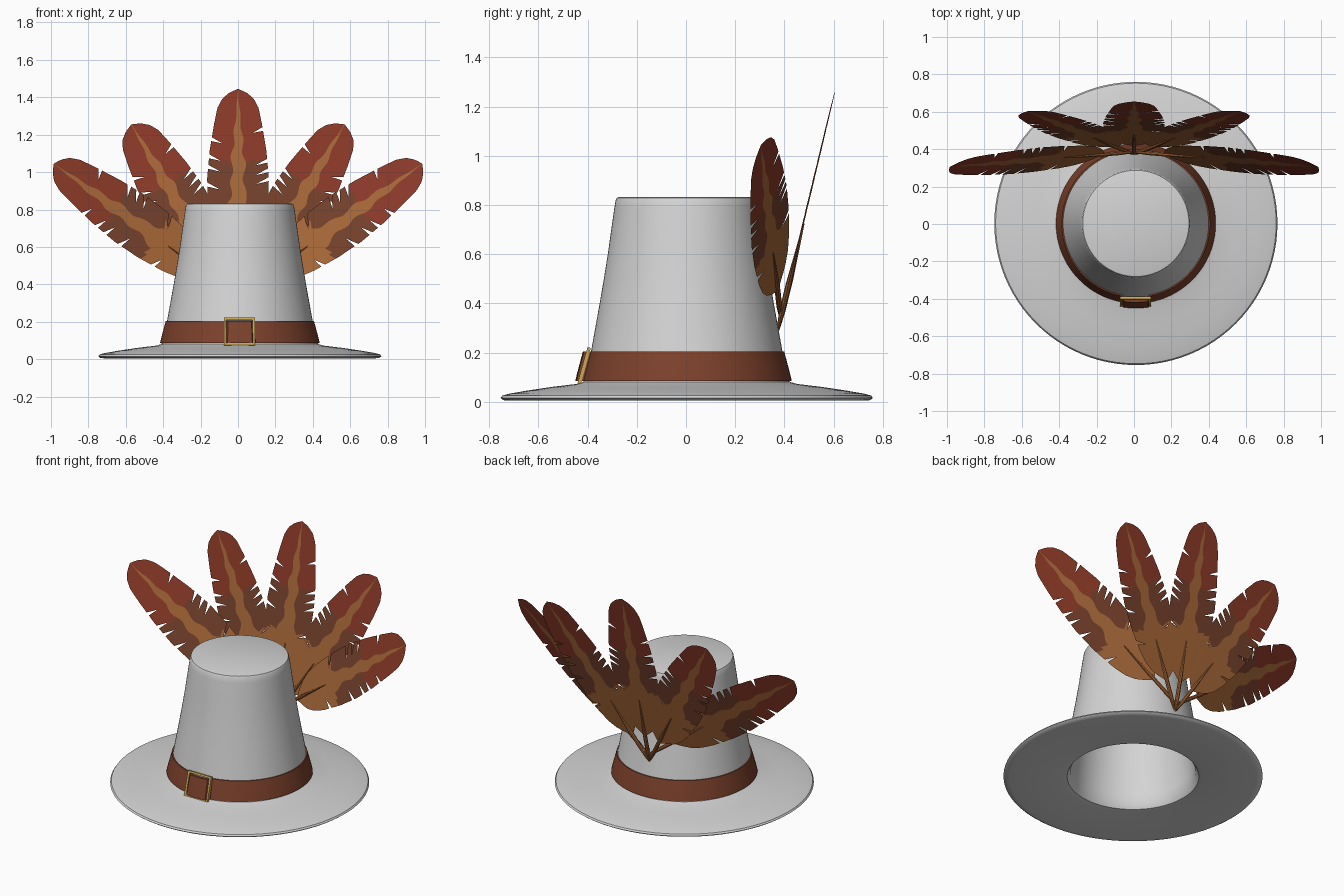
import bpy, bmesh, math
from mathutils import Vector, Matrix

if "Cube" in bpy.data.objects:
    bpy.data.objects.remove(bpy.data.objects["Cube"])


def mat(name, rgb):
    m = bpy.data.materials.new(name)
    m.diffuse_color = (*rgb, 1)
    m.use_nodes = True
    m.node_tree.nodes["Principled BSDF"].inputs["Base Color"].default_value = m.diffuse_color
    return m


FELT = mat("grey_felt", (0.66, 0.66, 0.66))
LEATHER = mat("brown_leather", (0.205, 0.053, 0.025))
GOLD = mat("gold_metal", (0.6, 0.4, 0.09))
RED = mat("feather_rust", (0.25, 0.04, 0.02))
BROWN = mat("feather_brown", (0.17, 0.05, 0.024))
ORANGE = mat("feather_tan", (0.37, 0.13, 0.038))


def finish(name, bm, mats, smooth=True):
    me = bpy.data.meshes.new(name)
    bm.to_mesh(me)
    bm.free()
    ob = bpy.data.objects.new(name, me)
    bpy.context.collection.objects.link(ob)
    for m in mats:
        me.materials.append(m)
    if smooth:
        bpy.ops.object.select_all(action='DESELECT')
        ob.select_set(True)
        bpy.context.view_layer.objects.active = ob
        bpy.ops.object.shade_smooth_by_angle(angle=math.radians(40))
    return ob


def lathe(name, profile, material, seg=96, closed=False, push=None):
    """Revolve (radius, z) points round the hat axis."""
    bm = bmesh.new()
    rings = []
    for r, z in profile:
        if r == 0:
            rings.append([bm.verts.new((0.01, 0.003, z))] * seg)
            continue
        ring = []
        for i in range(seg):
            a = 2 * math.pi * i / seg
            rr = r + (push(a) if push else 0)
            ring.append(bm.verts.new((0.01 + rr * math.cos(a), 0.003 + rr * math.sin(a), z)))
        rings.append(ring)
    pairs = list(zip(rings, rings[1:]))
    if closed:
        pairs.append((rings[-1], rings[0]))
    for a, b in pairs:
        for i in range(seg):
            j = (i + 1) % seg
            bm.faces.new(list(dict.fromkeys([a[i], a[j], b[j], b[i]])))
    bmesh.ops.recalc_face_normals(bm, faces=bm.faces)
    return finish(name, bm, [material])


# Hat: hollow crown and brim in one revolved shell
lathe("hat", [
    (0, 0.80), (0.26, 0.80), (0.30, 0.60), (0.335, 0.35), (0.36, 0.10), (0.367, 0.04),
    (0.385, 0.012), (0.42, 0.005), (0.72, 0.004), (0.745, 0.006), (0.757, 0.015), (0.75, 0.025),
    (0.72, 0.033), (0.65, 0.045), (0.55, 0.06), (0.45, 0.072), (0.42, 0.08),
    (0.405, 0.12), (0.39, 0.20), (0.372, 0.30), (0.354, 0.40), (0.337, 0.50),
    (0.321, 0.60), (0.307, 0.70), (0.294, 0.79), (0.289, 0.82), (0.284, 0.829), (0.276, 0.832), (0, 0.832)], FELT)

# Band: bulges forward where it passes through the buckle
lathe("hat_band", [(0.395, 0.085), (0.427, 0.085), (0.420, 0.115), (0.396, 0.205), (0.38, 0.205)],
      LEATHER, seg=128, closed=True,
      push=lambda a: 0.026 if abs(a - 1.5 * math.pi) < 0.17 else 0)

# Buckle: four bars leaning with the band
bm = bmesh.new()
tilt = Matrix.Translation((0.007, -0.414, 0.147)) @ Matrix.Rotation(-math.atan2(0.04, 0.145), 4, 'X')
for sx, sz, px, pz in [(0.166, 0.012, 0, 0.070), (0.166, 0.012, 0, -0.070),
                       (0.013, 0.15, 0.0765, 0), (0.013, 0.15, -0.0765, 0)]:
    bmesh.ops.create_cube(bm, size=1, matrix=tilt @ Matrix.Translation((px, 0, pz))
                          @ Matrix.Diagonal((sx, 0.014, sz, 1)))
finish("buckle", bm, [GOLD], smooth=False)

# Feather outline: (distance from root, half width)
OUTLINE = [(0.19, 0.008), (0.22, 0.045), (0.26, 0.085), (0.32, 0.118), (0.40, 0.14), (0.55, 0.16),
           (0.70, 0.165), (0.85, 0.152), (1.0, 0.128), (1.09, 0.11), (1.14, 0.085), (1.175, 0.045), (1.195, 0.0)]
SLANT = 0.4  # barbs sweep towards the tip


def half_width(s):
    for (a, wa), (b, wb) in zip(OUTLINE, OUTLINE[1:]):
        if a <= s <= b:
            return wa + (wb - wa) * (s - a) / (b - a)
    return 0.0


def edge_width(s0):
    lo, hi = 0.0, 0.2
    for _ in range(24):
        w = (lo + hi) / 2
        if half_width(s0 + SLANT * w) > w:
            lo = w
        else:
            hi = w
    return lo


NOTCHES = {1: [0.47, 0.63, 0.68, 0.735, 0.92], -1: [0.40, 0.60, 0.70, 0.76, 0.86]}


def feather(name, root, tip, across, mirror=1):
    root, tip, W = Vector(root), Vector(tip), Vector(across)
    D = (tip - root).normalized()
    W = (W - W.dot(D) * D).normalized()
    scale = (tip - root).length / 1.195

    def place(s, w):
        p = root + D * s * scale + W * w
        return (p.x * mirror, p.y, p.z)

    bm = bmesh.new()
    for side in (1, -1):
        # Rows along the shaft, with three extra rows for every split
        stations = {round(0.19 + 0.02 * i, 4): 1.0 for i in range(51)}
        stations[1.195] = 1.0
        for n in NOTCHES[side]:
            for k in [k for k in stations if abs(k - n) < 0.013]:
                del stations[k]
            stations.update({n - 0.011: 1.0, n: 0.58, n + 0.011: 1.0})
        rows = []
        for s in sorted(stations):
            w = edge_width(s) * stations[s]
            # wavy pale stripe that narrows to the tip
            stripe = (0.034 + 0.009 * math.sin(s * 42 + side)) * min(1, max(0.0, (1.16 - s) / 0.4) + 0.05)
            if s < 0.62:
                stripe += (0.62 - s) * 0.25
            stripe = min(stripe, w * 0.6)
            cols = [0, stripe, stripe + (w - stripe) * 0.5, w]
            rows.append((s, [bm.verts.new(place(s + SLANT * c, side * c)) for c in cols]))
        for (s, a), (s2, b) in zip(rows, rows[1:]):
            m = (s + s2) / 2
            for c in range(3):
                f = bm.faces.new([a[c], a[c + 1], b[c + 1], b[c]])
                if c == 0 or m < 0.50 - 0.04 * (c - 1):
                    f.material_index = 2
                elif m < 0.78 - 0.03 * (c - 1):
                    f.material_index = 1
    bmesh.ops.remove_doubles(bm, verts=bm.verts, dist=0.0004)
    # Face the blade forwards
    bm.normal_update()
    bmesh.ops.reverse_faces(bm, faces=[f for f in bm.faces if f.normal.y > 0])
    # Quill: thin tapering tube from the root into the blade
    up = D.cross(W)
    rings = []
    for s, r in [(0, 0.006), (0.08, 0.012), (0.22, 0.012), (0.45, 0.003)]:
        ring = []
        for i in range(8):
            a = i * math.pi / 4
            p = root + D * s * scale + W * r * math.cos(a) + up * r * math.sin(a)
            ring.append(bm.verts.new((p.x * mirror, p.y, p.z)))
        rings.append(ring)
    tube = [bm.faces.new(rings[0]), bm.faces.new(rings[-1])]
    for a, b in zip(rings, rings[1:]):
        tube += [bm.faces.new([a[i], a[(i + 1) % 8], b[(i + 1) % 8], b[i]]) for i in range(8)]
    for f in tube:
        f.material_index = 2
    bmesh.ops.recalc_face_normals(bm, faces=tube)
    finish(name, bm, [RED, BROWN, ORANGE])


# Fan of five feathers behind the crown
feather("feather_centre", (0, 0.373, 0.29), (0, 0.655, 1.445), (1, 0, 0))
for side, label in ((1, "right"), (-1, "left")):
    feather("feather_inner_" + label, (0.005, 0.375, 0.30), (0.57, 0.603, 1.255), (-0.88, 0.13, 0.46), side)
    feather("feather_outer_" + label, (0.005, 0.385, 0.34), (0.985, 0.305, 1.045), (-0.55, 0.45, 0.75), side)
